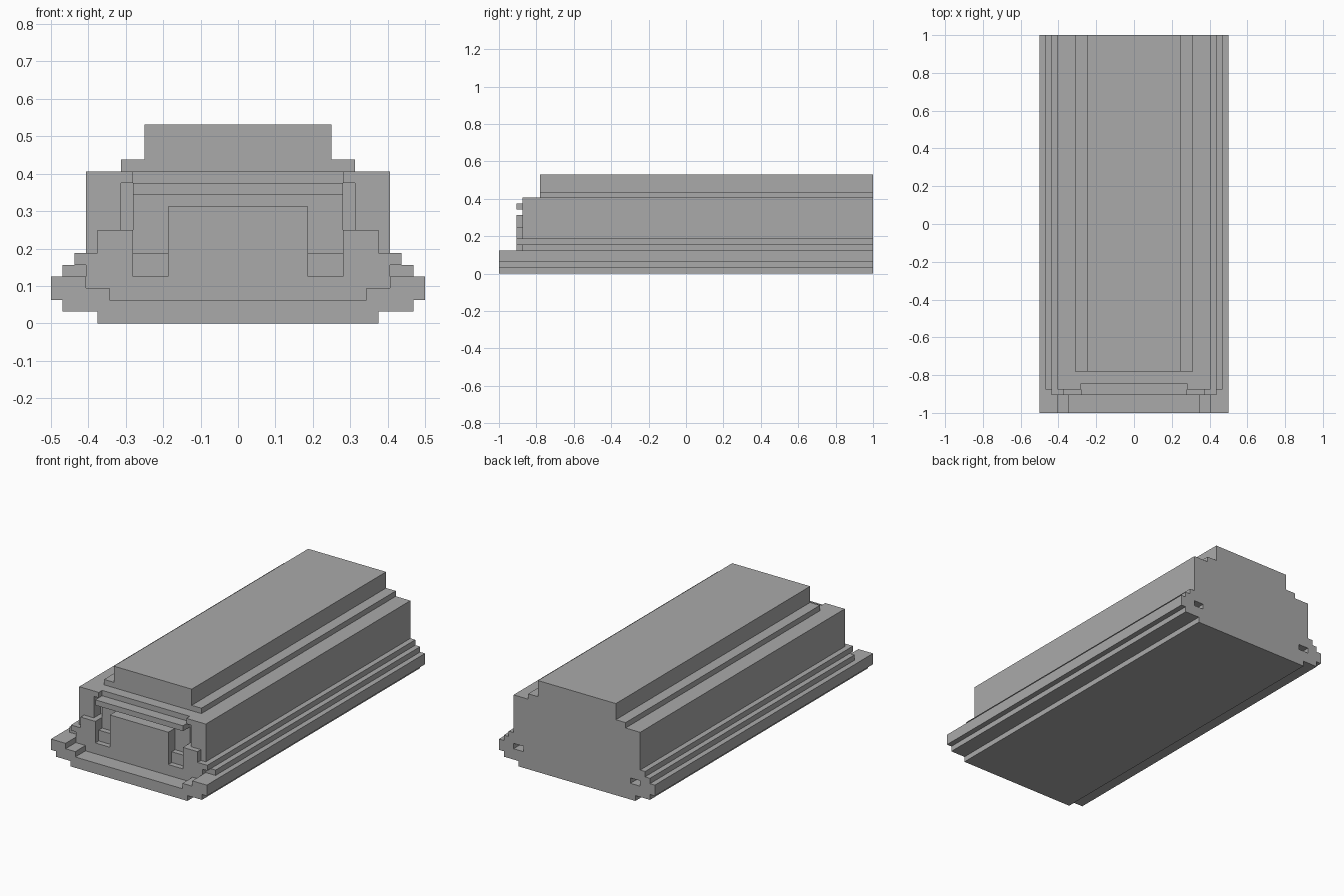
import bpy, bmesh

U = 1 / 32  # modelling unit

cube = bpy.data.objects.get("Cube")
if cube:
    bpy.data.objects.remove(cube, do_unlink=True)

grey = bpy.data.materials.new("plain grey")
grey.use_nodes = True
grey.diffuse_color = (0.4, 0.4, 0.4, 1)
grey.node_tree.nodes["Principled BSDF"].inputs["Base Color"].default_value = (0.4, 0.4, 0.4, 1)


def prism(name, outline, y0, y1):
    """Extrude an (x, z) outline from y0 to y1."""
    bm = bmesh.new()
    face = bm.faces.new([bm.verts.new((x * U, y0 * U, z * U)) for x, z in outline])
    new = bmesh.ops.extrude_face_region(bm, geom=[face])["geom"]
    moved = [v for v in new if isinstance(v, bmesh.types.BMVert)]
    bmesh.ops.translate(bm, verts=moved, vec=(0, (y1 - y0) * U, 0))
    bmesh.ops.recalc_face_normals(bm, faces=bm.faces)
    mesh = bpy.data.meshes.new(name)
    bm.to_mesh(mesh)
    bm.free()
    mesh.materials.append(grey)
    obj = bpy.data.objects.new(name, mesh)
    bpy.context.collection.objects.link(obj)
    return obj


def mirrored(name, half, y0, y1):
    """Extrude a half outline together with its mirror image."""
    return prism(name, half + [(-x, z) for x, z in reversed(half)], y0, y1)


def box(name, x0, x1, y0, y1, z0, z1):
    return prism(name, [(x0, z0), (x1, z0), (x1, z1), (x0, z1)], y0, y1)


def cut(target, cutter):
    mod = target.modifiers.new(cutter.name, "BOOLEAN")
    mod.operation = "DIFFERENCE"
    mod.solver = "EXACT"
    mod.object = cutter
    cutter.hide_render = True
    cutter.hide_set(True)
    cutter.display_type = "WIRE"


# Shared stepped outlines
base = [(12, 0), (12, 1), (15, 1), (15, 2), (16, 2), (16, 4)]
side = [(15, 4), (15, 5), (14, 5), (14, 6), (13, 6), (13, 13)]

# Long body, and slices in front of it
body = mirrored("main_body", base + side, -27, 32)
mirrored("front_frame", base + side + [(9, 13), (9, 12), (10, 12), (10, 8), (9, 8), (9, 4)], -28, -27)
mirrored("front_plate", base + [(13, 4), (13, 5), (14, 5), (14, 6), (12, 6), (12, 8), (9, 8), (9, 4)], -29, -28)
mirrored("front_bumper", base + [(13, 4), (13, 3), (11, 3), (11, 2)], -32, -29)

# Raised roof
mirrored("roof", [(10, 13), (10, 14), (8, 14), (8, 17)], -25, 32)

# Front details in the recess
box("centre_panel", -6, 6, -29, -27, 4, 10)
box("upper_bar", -9, 9, -29, -27, 11, 12)

for s, label in ((1, "left"), (-1, "right")):
    box(label + "_step", *sorted((6 * s, 9 * s)), -28, -27, 4, 6)
    # Slots beside the recess and sockets in the back
    x0, x1 = sorted((9 * s, 10 * s))
    cut(body, box(label + "_slot_cutter", x0, x1, -28, -26, 8, 12))
    x0, x1 = sorted((11 * s, 13 * s))
    cut(body, box(label + "_socket_cutter", x0, x1, 29, 33, 3, 4))
